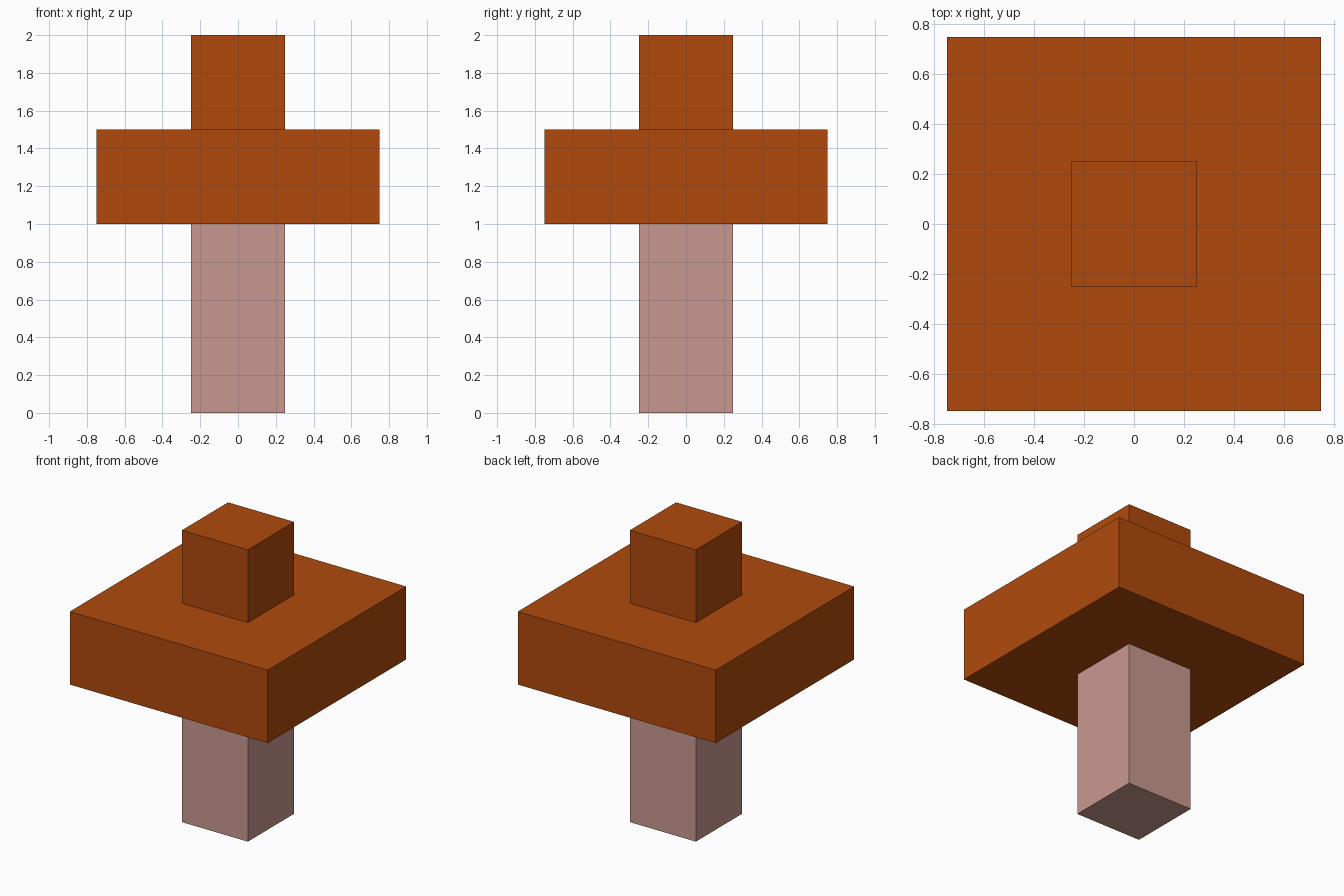
import bpy
import bmesh
from mathutils import Matrix, Vector

if "Cube" in bpy.data.objects:
    bpy.data.objects.remove(bpy.data.objects["Cube"])


def material(name, rgb):
    mat = bpy.data.materials.new(name)
    mat.diffuse_color = (*rgb, 1.0)
    mat.use_nodes = True
    mat.node_tree.nodes["Principled BSDF"].inputs["Base Color"].default_value = mat.diffuse_color
    return mat


def box(name, width, z0, z1, mat):
    """Square, centred block spanning z0..z1."""
    bm = bmesh.new()
    bmesh.ops.create_cube(bm, size=1.0, matrix=Matrix.LocRotScale(
        Vector((0, 0, (z0 + z1) / 2)), None, Vector((width, width, z1 - z0))))
    mesh = bpy.data.meshes.new(name)
    bm.to_mesh(mesh)
    bm.free()
    mesh.materials.append(mat)
    obj = bpy.data.objects.new(name, mesh)
    bpy.context.collection.objects.link(obj)
    return obj


foliage = material("autumn_orange", (0.434, 0.0685, 0.0037))
bark = material("pale_pink_bark", (0.584, 0.319, 0.279))

# Blocky tree: trunk, wide canopy, small crown
box("trunk", 0.5, 0.0, 1.0, bark)
box("canopy", 1.5, 1.0, 1.5, foliage)
box("crown", 0.5, 1.5, 2.0, foliage)
